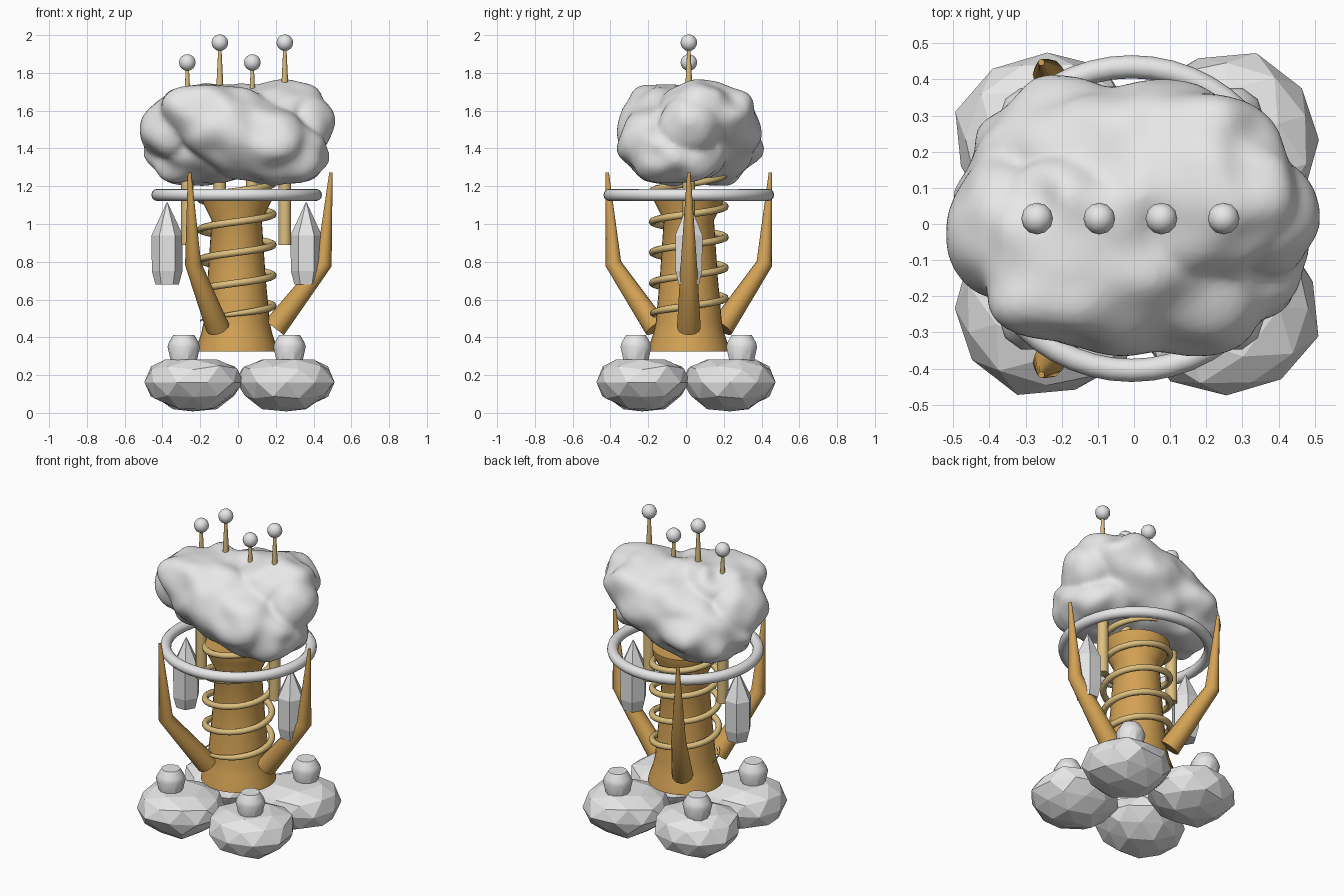
import bpy, bmesh, math, random
from mathutils import Vector, Matrix, noise

cube = bpy.data.objects.get("Cube")
if cube:
    bpy.data.objects.remove(cube, do_unlink=True)

CX, CY = -0.007, 0.015  # axis of the column


def material(name, rgb):
    m = bpy.data.materials.new(name)
    m.use_nodes = True
    m.diffuse_color = (*rgb, 1)
    m.node_tree.nodes["Principled BSDF"].inputs["Base Color"].default_value = (*rgb, 1)
    return m


GREY = material("pale grey", (0.8, 0.8, 0.8))
BRONZE = material("bronze", (0.65, 0.36, 0.09))
BRASS = material("pale brass", (0.72, 0.52, 0.21))


def finish(bm, name, mat, smooth=None):
    bmesh.ops.recalc_face_normals(bm, faces=bm.faces)
    mesh = bpy.data.meshes.new(name)
    bm.to_mesh(mesh)
    bm.free()
    mesh.materials.append(mat)
    obj = bpy.data.objects.new(name, mesh)
    bpy.context.collection.objects.link(obj)
    if smooth:
        bpy.ops.object.select_all(action='DESELECT')
        obj.select_set(True)
        bpy.context.view_layer.objects.active = obj
        bpy.ops.object.shade_smooth_by_angle(angle=math.radians(smooth))
    return obj


def loft(bm, rings):
    """Skin a list of equal point rings and cap both ends."""
    loops = [[bm.verts.new(p) for p in ring] for ring in rings]
    n = len(loops[0])
    for a, b in zip(loops, loops[1:]):
        for i in range(n):
            j = (i + 1) % n
            bm.faces.new((a[i], a[j], b[j], b[i]))
    bm.faces.new(loops[0][::-1])
    bm.faces.new(loops[-1])


def lathe(name, profile, x, y, sides, mat, smooth=None):
    bm = bmesh.new()
    turn = [2 * math.pi * i / sides for i in range(sides)]
    loft(bm, [[(x + r * math.cos(a), y + r * math.sin(a), z) for a in turn]
              for r, z in profile])
    return finish(bm, name, mat, smooth)


def tube(name, points, radii, sides, mat, smooth=None):
    """Sweep a circle along a path with a radius at each point."""
    bm = bmesh.new()
    pts = [Vector(p) for p in points]
    rings = []
    for i, (p, r) in enumerate(zip(pts, radii)):
        t = (pts[min(i + 1, len(pts) - 1)] - pts[max(i - 1, 0)]).normalized()
        radial = Vector((p.x - CX, p.y - CY, 0))
        side = t.cross(radial).normalized()
        up = side.cross(t)
        rings.append([p + r * (math.cos(a) * side + math.sin(a) * up)
                      for a in (2 * math.pi * k / sides for k in range(sides))])
    loft(bm, rings)
    return finish(bm, name, mat, smooth)


# Four faceted foot rocks with flat tops and tapered undersides, each with a knob
random.seed(11)
jitter = [random.uniform(0.94, 1.07) for _ in range(42)]
for i, (sx, sy) in enumerate([(1, -1), (1, 1), (-1, 1), (-1, -1)]):
    bm = bmesh.new()
    bmesh.ops.create_icosphere(bm, subdivisions=2, radius=1)
    for v, j in zip(bm.verts, jitter):
        v.co = Matrix.Rotation(i * math.pi / 2, 3, 'Z') @ (v.co * j)
        taper = 1 + 0.15 * min(0, v.co.z)
        v.co = Vector((0.008 + sx * 0.248 + v.co.x * taper * 0.265,
                       sy * 0.233 + v.co.y * taper * 0.25,
                       max(0.008, min(0.283, 0.162 + v.co.z * 0.157))))
    finish(bm, f"foot_rock_{i + 1}", GREY)
    lathe(f"foot_knob_{i + 1}",
          [(0.06, 0.22), (0.07, 0.28), (0.086, 0.35), (0.078, 0.375), (0.055, 0.413)],
          CX + sx * 0.28, CY + sy * 0.28, 10, GREY, 35)

# Column with flared base and funnel top
lathe("column", [(0.217, 0.325), (0.212, 0.35), (0.188, 0.42), (0.175, 0.48), (0.153, 0.72),
                 (0.133, 1.02), (0.188, 1.13), (0.193, 1.17)], CX, CY, 32, BRONZE, 40)

# Spring around the column
steps, turns, pitch = 150, 4.9, 0.162
path, radii = [], []
for k in range(steps + 1):
    t = turns * k / steps
    a = math.pi + 2 * math.pi * t
    path.append((CX + 0.193 * math.cos(a), CY + 0.193 * math.sin(a), 0.485 + pitch * t))
    radii.append(0.019 * min(1, 0.1 + 12 * k / steps, 0.1 + 12 * (steps - k) / steps))
tube("spring", path, radii, 8, BRASS, 60)

# Three bent claws
for i in range(3):
    a = 2 * math.pi * i / 3
    path = [(CX + r * math.cos(a), CY + r * math.sin(a), z)
            for r, z in [(0.2, 0.45), (0.462, 0.79), (0.499, 1.272)]]
    tube(f"claw_{i + 1}", path, [0.063, 0.043, 0.009], 12, BRONZE, 50)

# Halo ring
bm = bmesh.new()
grid = []
for i in range(48):
    a = 2 * math.pi * i / 48
    grid.append([])
    for j in range(12):
        b = 2 * math.pi * j / 12
        r = 0.42 + 0.032 * math.cos(b)
        grid[i].append(bm.verts.new((CX + r * math.cos(a), CY + r * math.sin(a),
                                     1.154 + 0.032 * math.sin(b))))
for i in range(48):
    for j in range(12):
        p, q, k = grid[i], grid[(i + 1) % 48], (j + 1) % 12
        bm.faces.new((p[j], q[j], q[k], p[k]))
finish(bm, "halo_ring", GREY, 60)

# Hanging crystals
for side, s in (("left", 1), ("right", -1)):
    lathe(f"{side}_crystal", [(0.062, 0.68), (0.081, 0.75), (0.083, 0.94), (0.003, 1.113)],
          CX + s * 0.368, CY, 6, GREY)

# Tapered antennae running through the cloud, with ball tips
for i, top in enumerate((1.855, 1.96, 1.855, 1.96)):
    x = -0.268 + i * 0.172
    lathe(f"antenna_{i + 1}", [(0.034, 0.89), (0.033, 1.3), (0.022, top - 0.3), (0.007, top)],
          x, CY, 12, BRASS, 40)
    bm = bmesh.new()
    bmesh.ops.create_uvsphere(bm, u_segments=12, v_segments=8, radius=0.044,
                              matrix=Matrix.Translation((x, CY, top)))
    finish(bm, f"antenna_ball_{i + 1}", GREY, 60)


# Lumpy cloud: crossing, slightly boxy lobes fused into one skin
def add_lobe(bm, centre, size, tilt, power=2.0):
    rot = Matrix.Rotation(math.radians(tilt), 3, 'Y')
    made = bmesh.ops.create_icosphere(bm, subdivisions=5, radius=1)
    for v in made["verts"]:
        flat = math.hypot(v.co.x, v.co.y)
        if flat > 0:
            f = flat / (abs(v.co.x) ** power + abs(v.co.y) ** power) ** (1 / power)
            v.co.x *= f
            v.co.y *= f
        p = rot @ Vector([c * s for c, s in zip(v.co, size)])
        n = noise.noise((p + Vector(centre)) * 6.5)
        v.co = Vector(centre) + p * (1 + 0.15 * n)


bm = bmesh.new()
add_lobe(bm, (0.03, -0.06, 1.48), (0.455, 0.3, 0.23), 22, 2.6)
add_lobe(bm, (-0.02, 0.095, 1.48), (0.47, 0.3, 0.235), -21, 2.5)
add_lobe(bm, (0.36, 0.02, 1.52), (0.15, 0.17, 0.16), 0)
add_lobe(bm, (-0.34, -0.01, 1.5), (0.175, 0.2, 0.18), 0)
add_lobe(bm, (-0.15, -0.07, 1.59), (0.2, 0.21, 0.16), 0)
cloud = finish(bm, "cloud", GREY, 180)
remesh = cloud.modifiers.new("fuse", 'REMESH')
remesh.mode = 'VOXEL'
remesh.voxel_size = 0.016
remesh.use_smooth_shade = True
soften = cloud.modifiers.new("soften", 'SMOOTH')
soften.factor = 0.5
soften.iterations = 4
